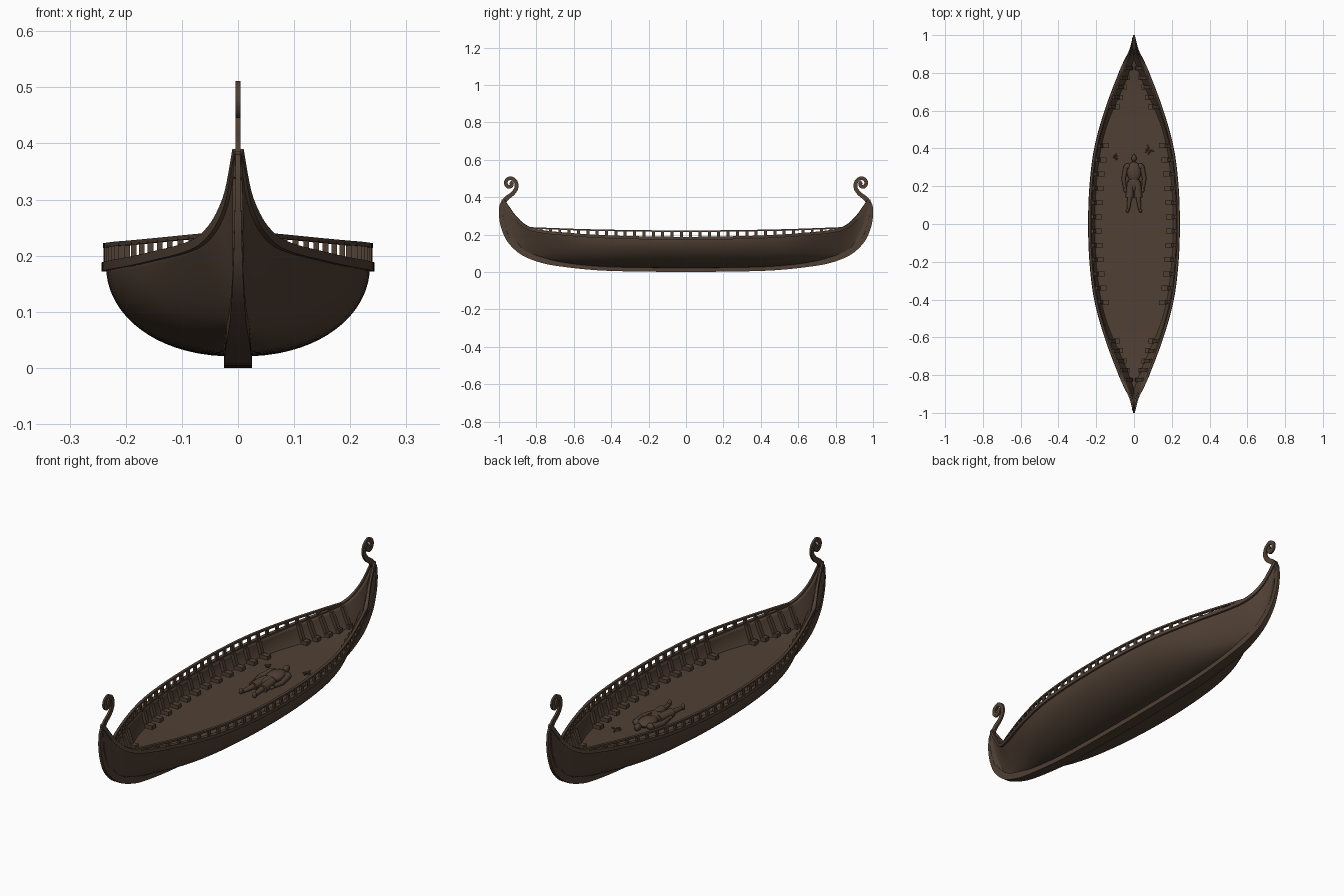
import bpy, bmesh, math, random
from mathutils import Vector, Matrix

if "Cube" in bpy.data.objects:
    bpy.data.objects.remove(bpy.data.objects["Cube"])

random.seed(4)
wood = bpy.data.materials.new("dark_brown_wood")
wood.diffuse_color = (0.08, 0.051, 0.034, 1)
wood.use_nodes = True
wood.node_tree.nodes["Principled BSDF"].inputs["Base Color"].default_value = wood.diffuse_color


def finish(name, bm, mirror=(True, True), thick=0, angle=35):
    me = bpy.data.meshes.new(name)
    bm.to_mesh(me)
    bm.free()
    ob = bpy.data.objects.new(name, me)
    bpy.context.collection.objects.link(ob)
    me.materials.append(wood)
    if any(mirror):
        m = ob.modifiers.new("mirror", 'MIRROR')
        m.use_axis = (mirror[0], mirror[1], False)
        m.merge_threshold = 0.0005
    if thick:
        s = ob.modifiers.new("thickness", 'SOLIDIFY')
        s.thickness, s.offset = thick, -1
    bpy.ops.object.select_all(action='DESELECT')
    bpy.context.view_layer.objects.active = ob
    ob.select_set(True)
    bpy.ops.object.shade_smooth_by_angle(angle=math.radians(angle))
    return ob


def curve(table):
    """Smooth function through (y, value) pairs."""
    def slope(i):
        a, b = max(i - 1, 0), min(i + 1, len(table) - 1)
        return 0 if i == 0 else (table[b][1] - table[a][1]) / (table[b][0] - table[a][0])

    def f(y):
        y = min(max(y, table[0][0]), table[-1][0])
        i = max(k for k in range(len(table) - 1) if table[k][0] <= y)
        (x0, v0), (x1, v1) = table[i], table[i + 1]
        h = x1 - x0
        t = (y - x0) / h
        return ((2*t**3 - 3*t*t + 1) * v0 + (t**3 - 2*t*t + t) * h * slope(i)
                + (3*t*t - 2*t**3) * v1 + (t**3 - t*t) * h * slope(i + 1))
    return f


def smooth_path(pts, n):
    """Catmull-Rom samples of a point list."""
    out = []
    for i in range(len(pts) - 1):
        a, b = Vector(pts[max(i - 1, 0)]), Vector(pts[i])
        c, d = Vector(pts[i + 1]), Vector(pts[min(i + 2, len(pts) - 1)])
        for k in range(n):
            t = k / n
            out.append(0.5 * (2*b + (c - a)*t + (2*a - 5*b + 4*c - d)*t*t + (3*b - a - 3*c + d)*t**3))
    return out + [Vector(pts[-1])]


def sweep(bm, pts, hw, hh, side=None, start_cap=False):
    """Box section along a path; hw and hh are functions of the point index."""
    rings = []
    for i, p in enumerate(pts):
        t = (pts[min(i + 1, len(pts) - 1)] - pts[max(i - 1, 0)]).normalized()
        s = side or t.cross(Vector((0, 0, 1))).normalized()
        u = s.cross(t).normalized()
        rings.append([bm.verts.new(p + s*a*hw(i) + u*b*hh(i)) for a, b in ((-1, -1), (1, -1), (1, 1), (-1, 1))])
    for r, q in zip(rings, rings[1:]):
        for k in range(4):
            bm.faces.new((r[k], r[(k+1) % 4], q[(k+1) % 4], q[k]))
    bm.faces.new(rings[-1])
    if start_cap:
        bm.faces.new(rings[0][::-1])
    bmesh.ops.recalc_face_normals(bm, faces=bm.faces)


# Keel, stem and scroll centre line (y, z), and the hull lines
keel_pts = [(0, .015), (.3, .018), (.5, .026), (.7, .049), (.8, .073), (.88, .11), (.94, .168),
            (.97, .23), (.983, .285), (.985, .33)]
scroll_pts = [(.981, .36), (.96, .393), (.926, .42), (.907, .45), (.911, .484), (.936, .502), (.958, .492),
              (.963, .472), (.951, .456), (.935, .46), (.931, .474), (.94, .481)]
half_w = curve([(0, .235), (.2, .228), (.4, .203), (.6, .148), (.8, .073), (.87, .042), (.92, .02), (.98, .005)])
sheer = curve([(0, .18), (.4, .187), (.6, .199), (.8, .221), (.87, .25), (.92, .3), (.95, .342), (.98, .386)])
rail_z = curve([(0, .218), (.4, .222), (.6, .227), (.84, .236)])
bottom = [(p.x, p.y + .005) for p in smooth_path(keel_pts, 6)]
bottom[-1] = (.986, bottom[-1][1])
bottom_z = curve(bottom)


def section(y, v):
    full = (1 - (1 - v)**2)**(1 / 2.2)
    t = min(max((y - .5) / .5, 0), 1)
    t = t*t*(3 - 2*t)
    return half_w(y) * (full*(1 - t) + v**1.1 * t)


# Hull shell
bm = bmesh.new()
grid = []
for y, z in bottom:
    col = []
    for j in range(19):
        v = (j / 18)**1.5
        col.append(bm.verts.new((section(y, v), y, z + (sheer(y) - z)*v)))
    grid.append(col)
for a, b in zip(grid, grid[1:]):
    for j in range(18):
        bm.faces.new((a[j], b[j], b[j+1], a[j+1]))
finish("hull", bm, thick=.01)

# Keel with stem posts and curled ends
path = [Vector((0, p.x, p.y)) for p in smooth_path(keel_pts + scroll_pts, 6)]
width_at = curve([(0, .025), (.02, .025), (.05, .022), (.1, .014), (.2, .008), (.37, .0045), (.6, .0045)])
depth_at = curve([(0, .015), (.33, .015), (.42, .011), (.6, .008)])
bm = bmesh.new()
sweep(bm, path, lambda i: width_at(path[i].z), lambda i: depth_at(path[i].z), Vector((1, 0, 0)))
finish("keel_and_curled_stems", bm, (False, True))

# Gunwale moulding and upper rail
ys = [.98 * (1 - (1 - i/50)**1.6) for i in range(51)]
line = [Vector((half_w(y), y, sheer(y))) for y in ys]
bm = bmesh.new()
sweep(bm, line, lambda i: min(.008, .003 + .1*half_w(ys[i])), lambda i: .008)
finish("gunwale", bm)
line2 = [Vector((half_w(y), y, rail_z(y))) for y in [.84*i/40 for i in range(41)]]
bm = bmesh.new()
sweep(bm, line2, lambda i: .006, lambda i: .004)
finish("upper_rail", bm)

# Short rail balusters
bm = bmesh.new()
for k in range(17):
    y = .025 + .05*k
    x = half_w(y)
    sweep(bm, [Vector((x, y, sheer(y))), Vector((x, y, rail_z(y)))], lambda i: .008, lambda i: .005,
          Vector((0, 1, 0)), True)
finish("rail_balusters", bm)


# Deck
def deck_z(y):
    return .12 + .06 * y**6


def deck_half(y):
    v = (deck_z(y) - bottom_z(y)) / (sheer(y) - bottom_z(y))
    return max(section(y, max(v, .02)) - .005, .002)


bm = bmesh.new()
prev = None
for i in range(41):
    y = .93 * i / 40
    cur = [bm.verts.new((0, y, deck_z(y))), bm.verts.new((deck_half(y), y, deck_z(y)))]
    if prev:
        bm.faces.new((prev[0], prev[1], cur[1], cur[0]))
    prev = cur
finish("deck", bm)

# Side ribs with feet resting on the deck
bm = bmesh.new()
for y in [.0377 + .0755*k for k in range(6)] + [.62, .67, .725, .775, .825]:
    d, z = deck_half(y), deck_z(y)
    Y = Vector((0, 1, 0))
    sweep(bm, [Vector((d - .012, y, z)), Vector((half_w(y) - .014, y, sheer(y)))],
          lambda i: .009, lambda i: .007, Y, True)
    sweep(bm, [Vector((d - .005, y, z + .008)), Vector((d - min(.045, .2*d + .012), y, z + .008))],
          lambda i: .013, lambda i: .009, Y, True)
finish("side_ribs", bm)

# Figure lying on the deck: half body mirrored in x
bm = bmesh.new()


def ball(loc, scale):
    bmesh.ops.create_uvsphere(bm, u_segments=16, v_segments=10, radius=1,
                              matrix=Matrix.Translation(loc) @ Matrix.Diagonal((*scale, 1)))


def limb(a, b, r1, r2):
    a, b = Vector(a), Vector(b)
    m = Matrix.Translation((a + b)/2) @ (b - a).to_track_quat('Z', 'Y').to_matrix().to_4x4()
    bmesh.ops.create_cone(bm, cap_ends=True, segments=12, radius1=r1, radius2=r2, depth=(b - a).length, matrix=m)


ball((0, .348, .138), (.013, .02, .016))             # head
ball((0, .275, .136), (.037, .055, .02))             # chest
ball((0, .215, .134), (.03, .045, .017))             # waist
ball((.035, .305, .134), (.017, .016, .014))         # shoulder
limb((.042, .305, .134), (.055, .24, .131), .013, .011)
limb((.055, .242, .131), (.048, .19, .131), .011, .008)
ball((.047, .18, .13), (.008, .013, .007))           # hand
limb((.016, .225, .132), (.024, .14, .13), .019, .021)   # coat skirt
limb((.022, .145, .131), (.03, .078, .13), .013, .008)   # leg
ball((.034, .07, .134), (.009, .01, .014))           # foot
finish("lying_figure", bm, (True, False))

# Small clusters of scattered sprigs beside the figure
bm = bmesh.new()
for cx, cy, r in ((-.1, .355, .018), (.08, .395, .028)):
    for k in range(9):
        a, d = random.uniform(0, 6.28), random.uniform(.2, .8) * r
        m = (Matrix.Translation((cx + d*math.cos(a), cy + d*math.sin(a), .123))
             @ Matrix.Rotation(a, 4, 'Z') @ Matrix.Diagonal((r*.35, .0035, .004, 1)))
        bmesh.ops.create_uvsphere(bm, u_segments=8, v_segments=5, radius=1, matrix=m)
finish("scattered_sprigs", bm, (False, False))
